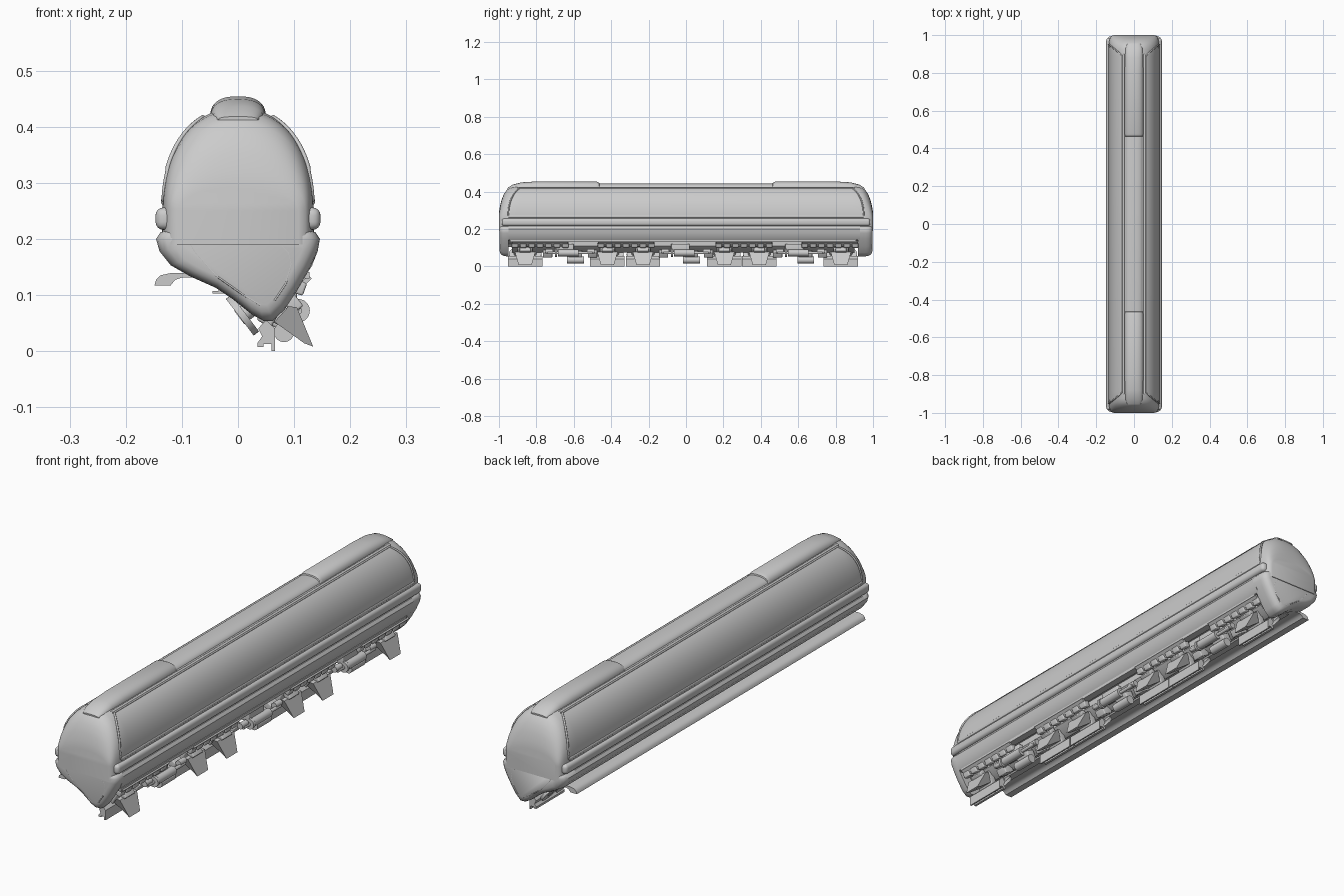
import bpy, bmesh, math
from mathutils import Matrix, Vector

if "Cube" in bpy.data.objects:
    bpy.data.objects.remove(bpy.data.objects["Cube"])


def finish(name, bm, angle=35):
    bmesh.ops.recalc_face_normals(bm, faces=bm.faces)
    me = bpy.data.meshes.new(name)
    bm.to_mesh(me)
    bm.free()
    me.polygons.foreach_set("use_smooth", [True] * len(me.polygons))
    me.set_sharp_from_angle(angle=math.radians(angle))
    ob = bpy.data.objects.new(name, me)
    bpy.context.collection.objects.link(ob)
    return ob


def loft(name, rings, angle=35):
    bm = bmesh.new()
    rows = [[bm.verts.new(p) for p in r] for r in rings]
    for a, b in zip(rows, rows[1:]):
        for i in range(len(a)):
            j = (i + 1) % len(a)
            bm.faces.new((a[i], a[j], b[j], b[i]))
    bm.faces.new(rows[0])
    bm.faces.new(rows[-1])
    return finish(name, bm, angle)


def extrude(name, prof, y0, y1, angle=35):
    return loft(name, [[(x, y, z) for x, z in prof] for y in (y0, y1)], angle)


def box(name, c, size, tilt=0, bevel=0.0):
    bm = bmesh.new()
    bmesh.ops.create_cube(bm, size=1)
    bmesh.ops.scale(bm, vec=size, verts=bm.verts)
    if bevel:
        bmesh.ops.bevel(bm, geom=bm.edges[:], offset=bevel, segments=4, profile=0.5, affect='EDGES')
    bmesh.ops.transform(bm, matrix=Matrix.Translation(c) @ Matrix.Rotation(tilt, 4, 'Y'), verts=bm.verts)
    return finish(name, bm)


def cylinder(name, c, r, length, axis=(0, 1, 0)):
    bm = bmesh.new()
    bmesh.ops.create_cone(bm, cap_ends=True, segments=24, radius1=r, radius2=r, depth=length)
    rot = Vector((0, 0, 1)).rotation_difference(Vector(axis)).to_matrix().to_4x4()
    bmesh.ops.transform(bm, matrix=Matrix.Translation(c) @ rot, verts=bm.verts)
    return finish(name, bm)


def pipe(name, pts, r, cyclic=False):
    cu = bpy.data.curves.new(name, 'CURVE')
    cu.dimensions = '3D'
    cu.bevel_depth, cu.bevel_resolution = r, 2
    sp = cu.splines.new('POLY')
    sp.points.add(len(pts) - 1)
    for p, q in zip(sp.points, pts):
        p.co = (*q, 1)
    sp.use_cyclic_u = cyclic
    ob = bpy.data.objects.new(name, cu)
    bpy.context.collection.objects.link(ob)


# upper shell: superellipse arch with rounded ends
def arch(t, sx=1.0, sz=1.0):
    c, s = math.cos(t), math.sin(t)
    e = 2 / 2.2
    return (math.copysign(abs(c) ** e, c) * 0.135 * sx, 0.25 + 0.183 * abs(s) ** e * sz)


ends = [(0.89, 1, 1), (0.925, 1, 0.98), (0.945, .995, .94), (0.96, .985, .86), (0.975, .965, .73),
        (0.987, .935, .56), (0.995, .89, .38), (1.0, .8, .22)]
stations = [(-y, a, b) for y, a, b in reversed(ends)] + ends
rings = []
for y, sx, sz in stations:
    pts = [arch(math.pi * i / 40, sx, sz) for i in range(41)]
    pts = [(0.135 * sx, 0.19)] + pts + [(-0.135 * sx, 0.19)]
    rings.append([(x, y, z) for x, z in pts])
loft("upper_shell", rings, 50)

# lower hull: asymmetric keel, full at the noses, open in the middle
keel = [(0.115, .218), (0.138, .212), (.146, .2), (.142, .178), (.128, .147), (.105, .107), (.082, .073),
        (.062, .054), (.045, .054), (.025, .065), (-.01, .093), (-.04, .113), (-.085, .133),
        (-.12, .153), (-.14, .178), (-.146, .2), (-.138, .212), (-.115, .218)]
cut = keel[:4] + [(.132, .152), (.125, .142), (.06, .132), (-.04, .118)] + keel[12:]
extrude("lower_hull", cut, -0.95, 0.93)
for sgn, name, inner in ((-1, "front", .95), (1, "back", .92)):
    rings = []
    for y, s in ((inner, 1), (.962, 1), (.975, .985), (.986, .95), (.993, .89), (.997, .8)):
        rings.append([(.01 + (x - .01) * s, sgn * y, .2 + (z - .2) * s) for x, z in keel])
    loft(name + "_nose_skirt", rings, 45)
    # panel seams on the nose skirt
    for seam in ([(-.088, .195), (-.075, .175), (-.04, .135), (.01, .1), (.04, .082)],
                 [(.07, .195), (.09, .175), (.095, .155), (.085, .12), (.065, .09)]):
        pipe(name + "_seam", [(x, sgn * .9955, z) for x, z in seam], .0018)

for s, side in ((1, "right"), (-1, "left")):
    # side bumper tubes and ledges
    box(side + "_bumper", (s * .128, 0, .236), (.038, 1.97, .04), bevel=.014)
    box(side + "_ledge", (s * .130, 0, .267), (.014, 1.9, .012), bevel=.004)
    # raised frame round the side panel
    a0, a1 = .08, 1.13
    arc = [(a0 + (a1 - a0) * i / 16) for i in range(17)]
    frame = []
    for e in (-1, 1):
        seg = []
        for i, t in enumerate(arc):
            x, z = arch(t)
            f = i / 16
            seg.append((s * x * (.985 if f < .3 else 1), e * (.95 - .06 * f * f), z))
        frame += seg if e < 0 else seg[::-1]
    pipe(side + "_panel_frame", frame, .004, True)
    # roof rail beside the roof fairing
    pipe(side + "_roof_rail", [(s * .056, -.9, .419), (s * .056, .9, .419)], .006)

# roof strip and the two raised fairings
def hump(y, w, h):
    return [(w * math.copysign(abs(math.cos(t)) ** .8, math.cos(t)), y, .412 + h * math.sin(t) ** .7)
            for t in [math.pi * i / 20 for i in range(21)]]


loft("roof_strip", [hump(y, .048, h) for y, h in ((-.92, .02), (-.85, .031), (.85, .031), (.92, .02))])
for sgn, name in ((-1, "front"), (1, "back")):
    loft(name + "_roof_fairing", [hump(sgn * y, w, h) for y, w, h in
         ((.46, .046, .022), (.465, .049, .036), (.48, .05, .042), (.8, .05, .042),
          (.88, .049, .037), (.93, .045, .024), (.955, .035, .006))])

# left guide rail, curved channel
rail = [(-.149, .117), (-.146, .127), (-.138, .135), (-.12, .139), (-.045, .139), (-.045, .131),
        (-.1, .131), (-.112, .127), (-.12, .117)]
extrude("left_guide_rail", rail, -.95, .92)
extrude("rail_hook", [(-.045, .107), (-.045, .103), (-.015, .103), (.0, .12), (-.03, .125), (-.035, .107)], -.95, .92)

# undercarriage spine and longitudinal beams
extrude("spine_beam", [(.0, .13), (.0, .098), (.035, .075), (.06, .085), (.085, .11), (.085, .135)], -.93, .90)
box("right_sill_beam", (.112, -.015, .135), (.03, 1.85, .012))
for y in (-.78, -.32, .31, .77):
    for i in range(7):
        box("sill_block", (.107, y + (i - 3) * .045, .114), (.026, .034, .024), .35, .004)
    box("sill_bracket", (.117, y, .121), (.032, .3, .008), -.75)

# six running shoes with wings and tilted wheels
shoe = [(.035, .007), (.035, .015), (.043, .026), (.036, .04), (.05, .056), (.066, .04), (.066, 0),
        (.06, 0), (.06, .013), (.045, .013), (.045, .007)]
wing_out = [(.065, .052), (.09, .08), (.105, .078), (.134, .008), (.118, .014)]
slope = Vector((.05, 0, -.066)).normalized()
for y in (-.86, -.42, -.23, .205, .392, .828):
    extrude("running_shoe", shoe, y - .092, y + .092)
    w = [.035, .055, .055, .035, .03]
    loft("shoe_wing", [[(x, y + e * k, z) for (x, z), k in zip(wing_out, w)] for e in (-1, 1)])
    box("shoe_arm", (.06, y, .075), (.03, .08, .06), .5, .005)
    box("shoe_cap", (.098, y, .085), (.03, .06, .024), .9, .004)
    for e in (-1, 1):
        cylinder("guide_wheel", (.008, y + e * .046, .064), .041, .012, (.797, 0, .604))
        cylinder("wheel_hub", (.014, y + e * .046, .069), .015, .03, (.797, 0, .604))

# drive motors between the shoes
for y in (-.62, .0, .61):
    cylinder("drive_motor", (.107, y - .01, .072), .018, .11)
    cylinder("motor_shaft", (.107, y, .072), .007, .24)
    cylinder("motor_flange", (.107, y - .075, .072), .021, .012)
    cylinder("lower_motor", (.082, y + .03, .034), .018, .09)
    box("motor_gearbox", (.075, y + .03, .06), (.04, .07, .04), .5, .005)
    box("motor_mount", (.085, y - .03, .1), (.04, .1, .04), 0, .004)
    for e in (-1, 1):
        cylinder("drive_coupling", (.1, y + e * .11, .08), .012, .04)
        box("link_block", (.06, y + e * .12, .07), (.045, .05, .03), .5, .004)
